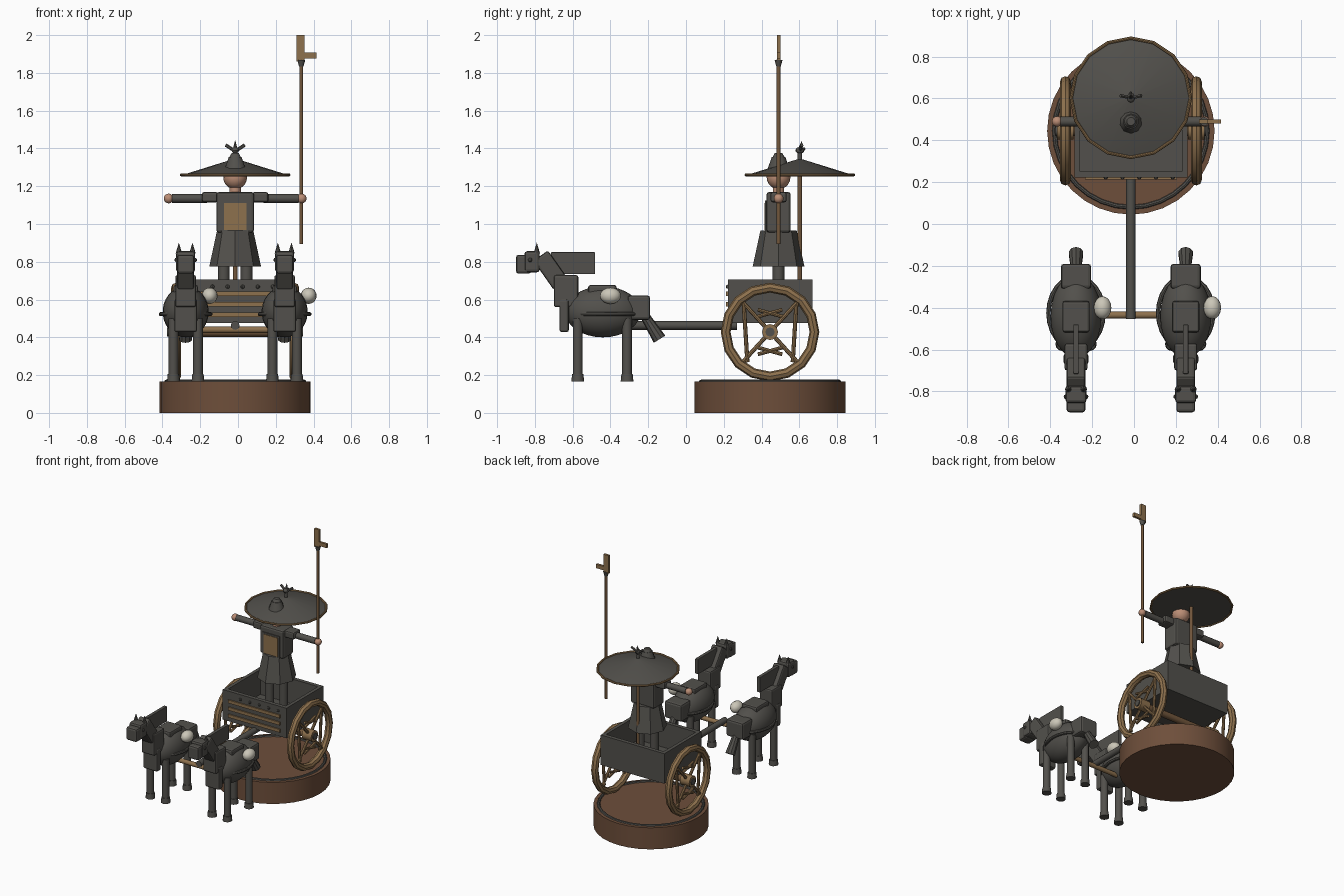
import bpy, math
from mathutils import Vector, Matrix

if "Cube" in bpy.data.objects:
    bpy.data.objects.remove(bpy.data.objects["Cube"])

CX = -0.015  # centre line of cart and team


def mat(name, r, g, b):
    m = bpy.data.materials.new(name)
    m.diffuse_color = (r, g, b, 1)
    m.use_nodes = True
    m.node_tree.nodes["Principled BSDF"].inputs["Base Color"].default_value = m.diffuse_color
    return m


IRON = mat("dark grey", 0.085, 0.081, 0.072)
EARTH = mat("earth brown", 0.155, 0.077, 0.043)
WOOD = mat("tan wood", 0.27, 0.165, 0.075)
POLE = mat("pole brown", 0.17, 0.095, 0.045)
SKIN = mat("skin", 0.50, 0.27, 0.18)
WHITE = mat("off white", 0.60, 0.57, 0.48)


def finish(name, m, bevel=0, smooth=True):
    o = bpy.context.object
    o.name = name
    o.data.materials.append(m)
    if bevel:
        b = o.modifiers.new("bevel", 'BEVEL')
        b.width, b.segments = bevel, 2
    if smooth:
        bpy.ops.object.shade_smooth_by_angle(angle=math.radians(35))
    return o


def box(name, m, c, size, bevel=0, rx=0):
    bpy.ops.mesh.primitive_cube_add(size=1, location=c, rotation=(rx, 0, 0))
    bpy.context.object.scale = size
    bpy.ops.object.transform_apply(location=False, rotation=False)
    return finish(name, m, bevel, False)


def rod(name, m, a, b, r1, r2=None, n=12):
    """Cylinder or cone from point a to point b."""
    a, b = Vector(a), Vector(b)
    q = (b - a).to_track_quat('Z', 'Y')
    bpy.ops.mesh.primitive_cone_add(vertices=n, radius1=r1, radius2=r1 if r2 is None else r2,
                                    depth=(b - a).length, location=(a + b) / 2,
                                    rotation=q.to_euler())
    return finish(name, m)


def ball(name, m, c, s, n=16):
    bpy.ops.mesh.primitive_uv_sphere_add(segments=n, ring_count=n * 5 // 8, radius=1, location=c)
    bpy.context.object.scale = s
    bpy.ops.object.transform_apply(location=False, rotation=False)
    return finish(name, m)


def ring(name, m, c, R, r, n=16, rot=(0, 0, 0), scale=(1, 1, 1), k=8):
    bpy.ops.mesh.primitive_torus_add(major_segments=n, minor_segments=k, major_radius=R,
                                     minor_radius=r, location=c, rotation=rot)
    bpy.context.object.scale = scale
    return finish(name, m)


# Round base with dark inlaid ring
rod("base", EARTH, (CX, 0.445, 0), (CX, 0.445, 0.165), 0.4, n=32)
ring("base_ring", IRON, (CX, 0.445, 0.165), 0.365, 0.011, 32)

# Cart box, open on top
box("cart_floor", IRON, (CX, 0.446, 0.495), (0.54, 0.448, 0.04))
for y in (0.237, 0.655):
    box("cart_end", IRON, (CX, y, 0.595), (0.54, 0.03, 0.22))
for s in (-1, 1):
    box("cart_side", IRON, (CX + s * 0.257, 0.446, 0.595), (0.026, 0.448, 0.22))
for z in (0.63, 0.575, 0.52):
    box("front_slat", WOOD, (CX, 0.219, z), (0.44, 0.012, 0.024))
for i in range(-2, 3):
    ball("stud", IRON, (CX + 0.04 + i * 0.08, 0.222, 0.668), (0.011,) * 3, 8)
rod("axle", POLE, (CX - 0.33, 0.445, 0.428), (CX + 0.33, 0.445, 0.428), 0.025)

# Wheels
WZ = 0.428
for s in (-1, 1):
    x = CX + s * 0.313
    ring("wheel_rim", WOOD, (x, 0.445, WZ), 0.235, 0.026, 16, (0, math.pi / 2, 0))
    rod("hub", WOOD, (x - 0.04, 0.445, WZ), (x + 0.04, 0.445, WZ), 0.042)
    rod("hub_cap", IRON, (x, 0.445, WZ), (x + s * 0.047, 0.445, WZ), 0.024)
    for sy in (-1, 1):
        for sz in (-1, 1):
            rod("spoke", WOOD, (x, 0.445, WZ), (x, 0.445 + sy * 0.155, WZ + sz * 0.17), 0.011, n=8)
        rod("side_brace", WOOD, (x, 0.445 + sy * 0.14, WZ + 0.16),
            (x, 0.445 + sy * 0.12, WZ - 0.16), 0.011, n=8)
        for h in (-0.1, 0.1):
            rod("cross_brace", WOOD, (x, 0.445 - sy * 0.065, WZ + h - 0.018),
                (x, 0.445 + sy * 0.065, WZ + h + 0.018), 0.010, n=8)

# Draught shaft and yoke
rod("shaft", IRON, (CX, -0.455, 0.463), (CX, 0.27, 0.463), 0.023)
rod("yoke", WOOD, (CX - 0.26, -0.435, 0.44), (CX + 0.26, -0.435, 0.44), 0.017)


# Horses
def horse(hx):
    ball("body", IRON, (hx, -0.44, 0.535), (0.122, 0.2, 0.135), 24)
    ring("girth", IRON, (hx, -0.425, 0.523), 1, 0.08, 24, scale=(0.132, 0.17, 0.14))
    box("chest", IRON, (hx, -0.645, 0.515), (0.12, 0.05, 0.175), 0.012)
    box("rump", IRON, (hx, -0.25, 0.557), (0.145, 0.12, 0.13), 0.015)
    box("saddle", IRON, (hx, -0.443, 0.652), (0.13, 0.15, 0.05), 0.012)
    box("lower_neck", IRON, (hx, -0.635, 0.645), (0.11, 0.13, 0.17), 0.012)
    box("upper_neck", IRON, (hx, -0.715, 0.755), (0.09, 0.095, 0.19), 0.012, math.radians(35))
    box("mane", IRON, (hx, -0.598, 0.793), (0.026, 0.235, 0.116), 0.004)
    box("head", IRON, (hx, -0.815, 0.80), (0.1, 0.08, 0.112), 0.014)
    box("muzzle", IRON, (hx, -0.86, 0.787), (0.09, 0.08, 0.1), 0.014)
    rod("tail", IRON, (hx, -0.225, 0.525), (hx, -0.14, 0.39), 0.024, 0.036, 10)
    ball("saddle_ball", WHITE, (hx + 0.127, -0.4, 0.62), (0.042, 0.055, 0.043))
    for s in (-1, 1):
        rod("ear", IRON, (hx + s * 0.036, -0.79, 0.845), (hx + s * 0.036, -0.79, 0.902), 0.017, 0, 8)
        ball("eye", IRON, (hx + s * 0.048, -0.825, 0.81), (0.012,) * 3, 8)
        for y in (-0.573, -0.312):
            rod("leg", IRON, (hx + s * 0.065, y, 0.17), (hx + s * 0.065, y, 0.5), 0.026)
            rod("hoof", IRON, (hx + s * 0.065, y, 0.165), (hx + s * 0.065, y, 0.205), 0.034, 0.03)


for s in (-1, 1):
    horse(CX + s * 0.262)

# Driver
PY = 0.49
for s in (-1, 1):
    rod("driver_leg", IRON, (CX + s * 0.06, PY, 0.51), (CX + s * 0.06, PY, 0.8), 0.031)
    box("shoulder", IRON, (CX + s * 0.133, PY, 1.142), (0.085, 0.085, 0.055), 0.012)
    rod("arm", IRON, (CX + s * 0.15, PY, 1.135), (CX + s * 0.335, PY, 1.135), 0.023)
    ball("hand", SKIN, (CX + s * 0.352, PY, 1.135), (0.026,) * 3, 12)
rod("skirt", IRON, (CX, PY, 0.775), (CX, PY, 0.965), 0.137, 0.096, 8)
box("torso", IRON, (CX, PY, 1.062), (0.2, 0.128, 0.215), 0.014)
box("chest_frame", IRON, (CX, 0.425, 1.04), (0.145, 0.012, 0.17))
box("chest_plate", WOOD, (CX, 0.421, 1.04), (0.12, 0.012, 0.145))
rod("neck", SKIN, (CX, PY, 1.15), (CX, PY, 1.2), 0.03)
ball("face", SKIN, (CX, PY, 1.247), (0.063,) * 3, 16)
rod("hat", IRON, (CX, PY, 1.265), (CX, PY, 1.355), 0.067, 0.036, 10)
rod("hat_top", IRON, (CX, PY, 1.35), (CX, PY, 1.375), 0.034, 0.02, 10)

# Parasol with bird finial
UY = 0.603
rod("parasol_pole", POLE, (CX, UY, 0.5), (CX, UY, 1.33), 0.012)
rod("parasol", IRON, (CX, UY, 1.258), (CX, UY, 1.342), 0.285, 0.015, 16)
ring("parasol_rim", WOOD, (CX, UY, 1.26), 0.285, 0.008, 16)
rod("finial_stem", IRON, (CX, UY, 1.335), (CX, UY, 1.38), 0.012)
ball("bird_body", IRON, (CX, UY, 1.39), (0.02, 0.024, 0.018), 10)
rod("bird_neck", IRON, (CX, UY, 1.39), (CX, UY + 0.012, 1.445), 0.014, 0, 8)
rod("bird_tail", IRON, (CX, UY, 1.39), (CX, UY + 0.028, 1.40), 0.012, 0.005, 8)
for s in (-1, 1):
    rod("bird_wing", IRON, (CX, UY, 1.385), (CX + s * 0.05, UY + 0.01, 1.418), 0.009, 0.009, 6)

# Long polearm in the driver's hand
HX = 0.335
rod("polearm", POLE, (HX, PY, 0.895), (HX, PY, 1.87), 0.010)
rod("polearm_collar", IRON, (HX, PY, 1.835), (HX, PY, 1.868), 0.012, 0.021)
box("polearm_blade", WOOD, (HX - 0.004, PY, 1.93), (0.042, 0.018, 0.14))
box("polearm_hook", WOOD, (0.38, PY, 1.892), (0.07, 0.018, 0.03))
